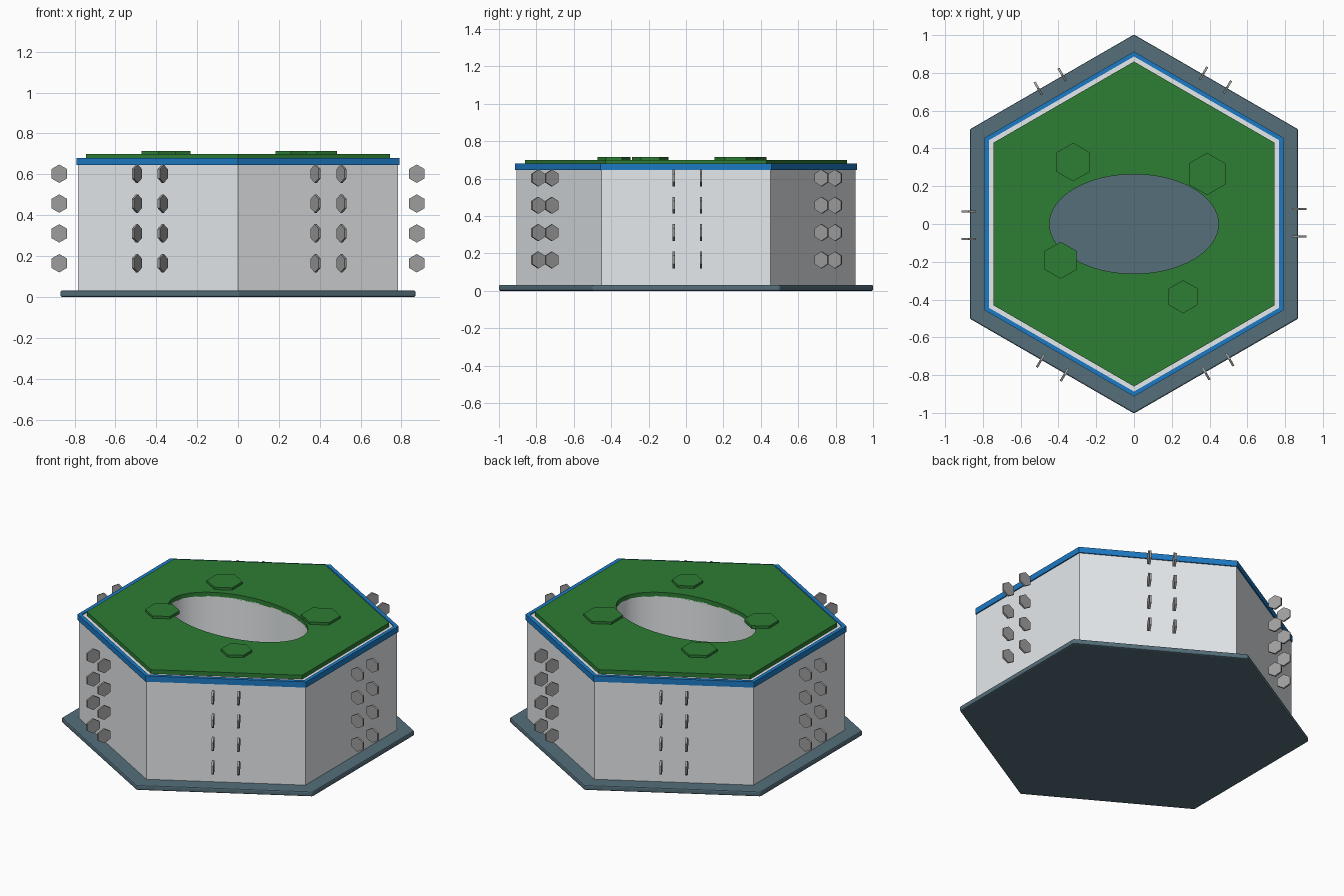
import bpy, bmesh
from math import sin, cos, pi, radians
from mathutils import Vector

if "Cube" in bpy.data.objects:
    bpy.data.objects.remove(bpy.data.objects["Cube"])


def material(name, rgb):
    m = bpy.data.materials.new(name)
    m.diffuse_color = (*rgb, 1)
    m.use_nodes = True
    m.node_tree.nodes["Principled BSDF"].inputs["Base Color"].default_value = m.diffuse_color
    return m


SLATE = material("slate", (0.089, 0.156, 0.195))
BLUE = material("blue", (0.012, 0.195, 0.55))
GREEN = material("green", (0.027, 0.205, 0.035))
PALE = material("pale", (0.79, 0.82, 0.84))
STEEL = material("steel", (0.34, 0.34, 0.34))


def hexagon(r):
    return [(r * sin(i * pi / 3), r * cos(i * pi / 3)) for i in range(6)]


def ellipse(a, b, n=64):
    return [(a * cos(2 * pi * i / n), b * sin(2 * pi * i / n)) for i in range(n)]


def prism_mesh(name, loops, z0, z1, mat):
    """Straight prism; the first loop is the outline, any others are holes."""
    bm = bmesh.new()
    caps = ([], [])
    for pts in loops:
        rows = [[bm.verts.new((x, y, z)) for x, y in pts] for z in (z0, z1)]
        n = len(pts)
        for i in range(n):
            j = (i + 1) % n
            f = bm.faces.new((rows[0][i], rows[0][j], rows[1][j], rows[1][i]))
            f.smooth = n > 12
            for cap, row in zip(caps, rows):
                cap.append(bm.edges.get((row[i], row[j])))
    for cap in caps:
        if len(loops) == 1:
            bmesh.ops.contextual_create(bm, geom=cap)
        else:
            bmesh.ops.triangle_fill(bm, use_beauty=True, edges=cap, normal=(0, 0, 1))
    bmesh.ops.recalc_face_normals(bm, faces=bm.faces)
    me = bpy.data.meshes.new(name)
    bm.to_mesh(me)
    bm.free()
    me.materials.append(mat)
    return me


def add(name, me, loc=(0, 0, 0), rot=(0, 0, 0)):
    ob = bpy.data.objects.new(name, me)
    ob.location, ob.rotation_euler = loc, rot
    bpy.context.collection.objects.link(ob)
    return ob


def bevel(ob, width):
    mod = ob.modifiers.new("bevel", "BEVEL")
    mod.width, mod.segments, mod.limit_method = width, 2, "ANGLE"


# base slab, walls with an oval court, blue trim and green roof
opening = ellipse(0.447, 0.263)
base = add("base_slab", prism_mesh("base_slab", [hexagon(1.003)], 0, 0.032, SLATE))
bevel(base, 0.008)
add("building_body", prism_mesh("building_body", [hexagon(0.905), opening], 0.03, 0.675, PALE))
add("roof_trim", prism_mesh("roof_trim", [hexagon(0.913), hexagon(0.887)], 0.645, 0.681, BLUE))
add("green_roof", prism_mesh("green_roof", [hexagon(0.86), opening], 0.67, 0.70, GREEN))

# raised planting beds on the roof
for i, (x, y, r) in enumerate([(-0.322, 0.328, 0.102), (0.387, 0.265, 0.112),
                               (-0.388, -0.192, 0.098), (0.26, -0.385, 0.088)]):
    add(f"roof_bed_{i + 1}", prism_mesh("roof_bed", [hexagon(r)], 0.695, 0.715, GREEN), (x, y, 0))

# thin hexagonal fins, two columns of four on each face
fin = prism_mesh("wall_fin", [hexagon(0.045)], -0.006, 0.006, STEEL)
for side in range(6):
    a = radians(60 * side)
    out, along = Vector((cos(a), sin(a), 0)), Vector((-sin(a), cos(a), 0))
    for col, off in enumerate((-0.066, 0.08)):
        for row in range(4):
            p = out * 0.875 + along * off + Vector((0, 0, 0.165 + 0.146 * row))
            add(f"wall_fin_{side + 1}_{col + 1}_{row + 1}", fin, p, (pi / 2, 0, a))
